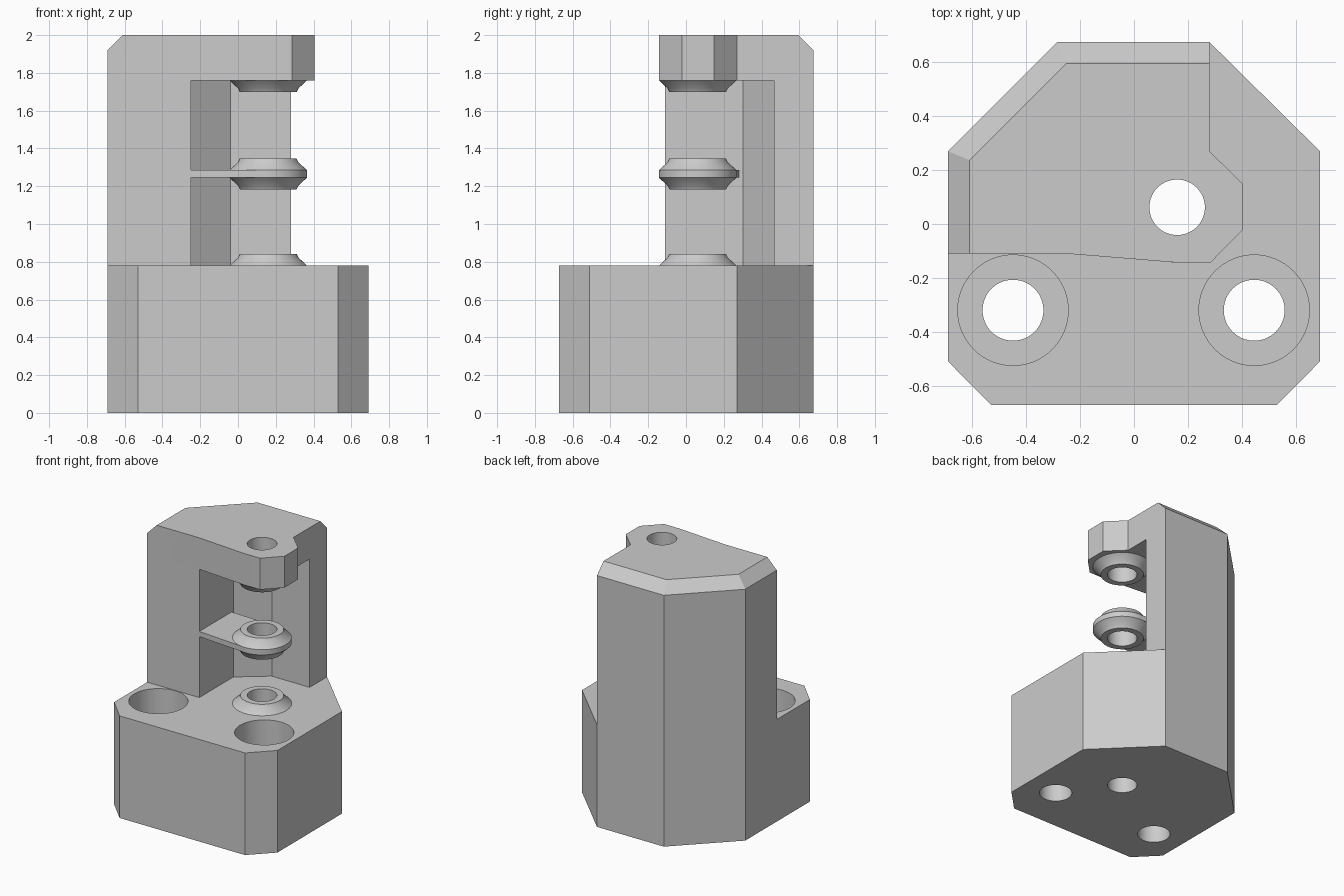
import bpy
import bmesh
from math import tau

cube = bpy.data.objects.get("Cube")
if cube:
    bpy.data.objects.remove(cube, do_unlink=True)

# Single plain grey material
grey = bpy.data.materials.new("plain grey")
grey.use_nodes = True
COLOUR = (0.6, 0.6, 0.6, 1)
grey.diffuse_color = COLOUR
grey.node_tree.nodes["Principled BSDF"].inputs["Base Color"].default_value = COLOUR

SHAFT = (0.16, 0.062)       # axis of the guide holes
SHAFT_R, RIM_R, NOSE_R = 0.103, 0.205, 0.15
BASE_TOP, ARM_BOTTOM, TOP = 0.78, 1.76, 2.0
PLATE_Z = (1.245, 1.285)


def finish(bm, name):
    bmesh.ops.recalc_face_normals(bm, faces=bm.faces[:])
    mesh = bpy.data.meshes.new(name)
    bm.to_mesh(mesh)
    bm.free()
    mesh.materials.append(grey)
    obj = bpy.data.objects.new(name, mesh)
    bpy.context.collection.objects.link(obj)
    return obj


def prism(name, outline, z0, z1, chamfer=0, chamfer_edge=None):
    """Extrude an outline; optionally bevel the top edges picked by a rule."""
    bm = bmesh.new()
    face = bm.faces.new([bm.verts.new((x, y, z0)) for x, y in outline])
    top = bmesh.ops.extrude_face_region(bm, geom=[face], use_keep_orig=True)["geom"]
    moved = [v for v in top if isinstance(v, bmesh.types.BMVert)]
    bmesh.ops.translate(bm, verts=moved, vec=(0, 0, z1 - z0))
    bmesh.ops.recalc_face_normals(bm, faces=bm.faces[:])
    if chamfer:
        edges = [e for e in bm.edges
                 if all(v.co.z > z1 - 0.001 for v in e.verts)
                 and chamfer_edge((e.verts[0].co + e.verts[1].co) / 2)]
        bmesh.ops.bevel(bm, geom=edges, offset=chamfer, offset_type='OFFSET',
                        segments=1, profile=0.5, affect='EDGES')
    return finish(bm, name)


def lathe(name, profile, centre, steps=64):
    """Revolve a closed (radius, z) profile around a vertical axis."""
    bm = bmesh.new()
    verts = [bm.verts.new((centre[0] + r, centre[1], z)) for r, z in profile]
    edges = [bm.edges.new((a, b)) for a, b in zip(verts, verts[1:] + verts[:1])
             if a.co.x != centre[0] or b.co.x != centre[0]]
    bmesh.ops.spin(bm, geom=verts + edges, cent=(*centre, 0), axis=(0, 0, 1),
                   angle=tau, steps=steps)
    bmesh.ops.remove_doubles(bm, verts=bm.verts[:], dist=0.0005)
    return finish(bm, name)


def activate(obj):
    bpy.ops.object.select_all(action='DESELECT')
    obj.select_set(True)
    bpy.context.view_layer.objects.active = obj


def smooth(obj):
    activate(obj)
    bpy.ops.object.shade_smooth_by_angle(angle=0.4)


def drill(obj, profile, centre):
    cutter = lathe("hole_cutter", profile, centre)
    cutter.hide_render = True
    mod = obj.modifiers.new("hole", 'BOOLEAN')
    mod.operation, mod.solver, mod.object = 'DIFFERENCE', 'EXACT', cutter
    activate(obj)
    bpy.ops.object.modifier_apply(modifier=mod.name)
    bpy.data.objects.remove(cutter, do_unlink=True)


def boss(name, z, direction):
    """Bevelled collar with its wide rim at z, narrowing along direction."""
    steps = [(SHAFT_R, 0), (RIM_R, 0), (0.16, 0.042), (NOSE_R, 0.062), (SHAFT_R, 0.062)]
    smooth(lathe(name, [(r, z + direction * h) for r, h in steps], SHAFT))


shaft_hole = [(0, -0.1), (SHAFT_R, -0.1), (SHAFT_R, 2.1), (0, 2.1)]
bolt_hole = [(0, -0.1), (0.113, -0.1), (0.113, 0.35), (RIM_R, 0.35), (RIM_R, 1), (0, 1)]

# Shared outline of the back corners, from right to left
back = [(0.28, 0.675), (-0.285, 0.675), (-0.69, 0.27)]

# Base block with shaft hole and two counterbored bolt holes
base = prism("base_block", [(-0.69, -0.51), (-0.53, -0.672), (0.53, -0.672),
                            (0.69, -0.51), (0.69, 0.27)] + back, 0, BASE_TOP)
drill(base, shaft_hole, SHAFT)
for x in (-0.449, 0.446):
    drill(base, bolt_hole, (x, -0.32))
smooth(base)

# Column with an open recess at the front right
prism("column", [(-0.69, -0.11), (-0.25, -0.11), (-0.25, 0.302),
                 (-0.04, 0.465), (0.28, 0.465)] + back, BASE_TOP, ARM_BOTTOM)

# Top arm, chamfered along the left and back edges
arm = prism("top_arm", [(-0.69, -0.11), (-0.25, -0.11), (0.145, -0.142), (0.285, -0.142),
                        (0.405, -0.02), (0.405, 0.148), (0.28, 0.27)] + back,
            ARM_BOTTOM, TOP, 0.08,
            lambda m: m.x < -0.68 or m.y > 0.67 or (m.x < -0.4 and m.y > 0.4))
drill(arm, shaft_hole, SHAFT)
smooth(arm)

# Thin middle plate reaching from the column to the guide ring
plate = prism("middle_plate", [(-0.25, -0.11), (0.145, -0.142), (SHAFT[0], 0.266),
                               (-0.25, 0.28)], *PLATE_Z)
drill(plate, shaft_hole, SHAFT)
smooth(plate)

# Guide ring rim and the bevelled collars around the shaft
smooth(lathe("guide_ring", [(r, z) for z, r in zip(
    (PLATE_Z[0], PLATE_Z[0], PLATE_Z[1], PLATE_Z[1]),
    (SHAFT_R, RIM_R, RIM_R, SHAFT_R))], SHAFT))
boss("ring_upper_collar", PLATE_Z[1], 1)
boss("ring_lower_collar", PLATE_Z[0], -1)
boss("base_collar", BASE_TOP, 1)
boss("arm_collar", ARM_BOTTOM, -1)
